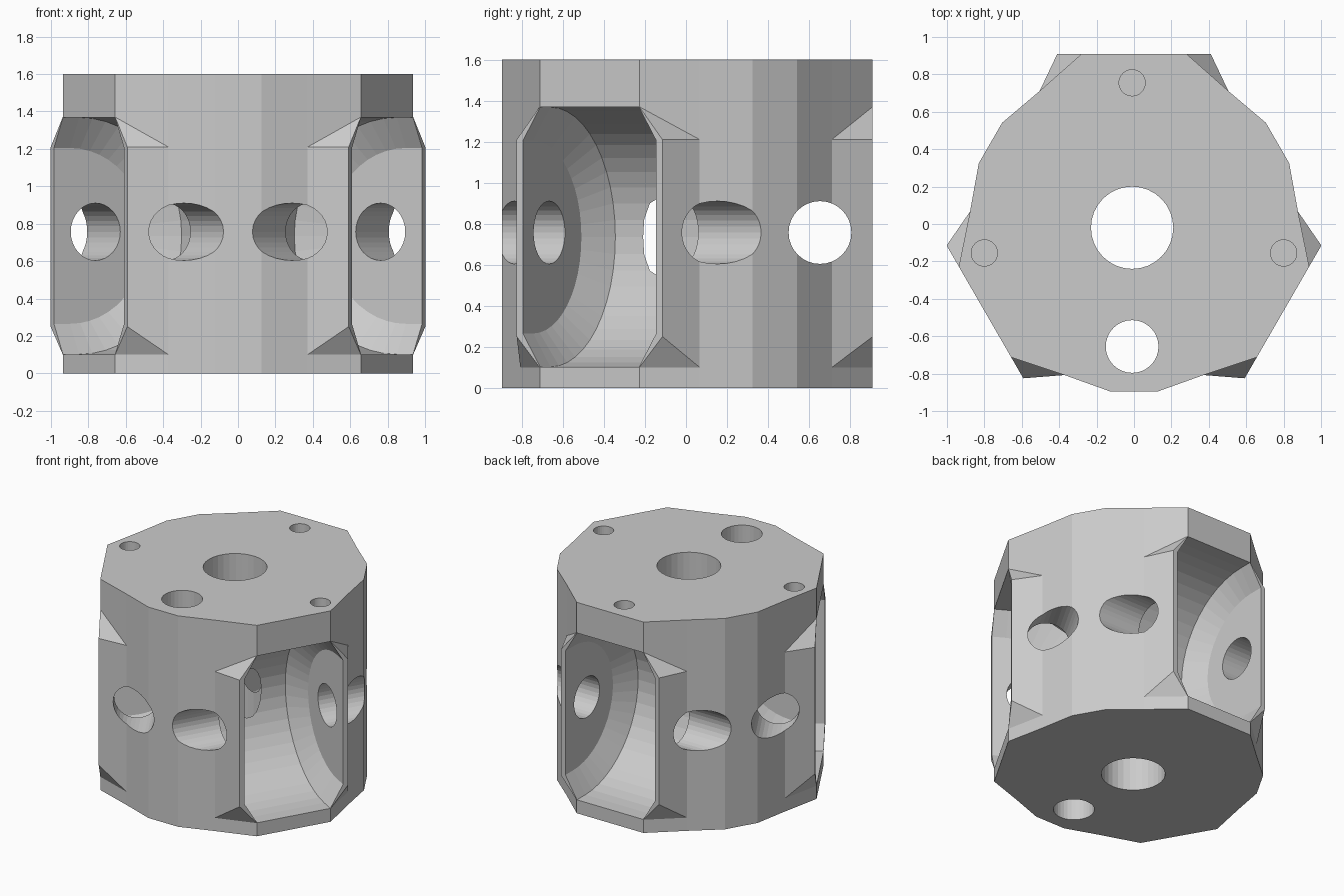
import bpy, bmesh
from math import sin, cos, pi, radians
from mathutils import Matrix, Vector

if "Cube" in bpy.data.objects:
    bpy.data.objects.remove(bpy.data.objects["Cube"])

CY = -0.01          # axis offset of the three-fold body
FLAT = 0.92         # distance of the three flats from the axis


def make(name, bm):
    bmesh.ops.recalc_face_normals(bm, faces=bm.faces)
    me = bpy.data.meshes.new(name)
    bm.to_mesh(me)
    bm.free()
    ob = bpy.data.objects.new(name, me)
    bpy.context.collection.objects.link(ob)
    return ob


def cylinder_cutter(name, r, depth, matrix, n=32):
    bm = bmesh.new()
    bmesh.ops.create_cone(bm, cap_ends=True, segments=n, radius1=r, radius2=r,
                          depth=depth, matrix=matrix)
    return make(name, bm)


def spin(k):
    return Matrix.Translation((0, CY, 0)) @ Matrix.Rotation(k * 2 * pi / 3, 4, 'Z')


# Body: stacked outlines, with the flats widening into lips around the pockets
def outline(half):
    pts = []
    for k in range(3):
        m = spin(k)
        sector = [Vector((half, FLAT, 0)), Vector((-half, FLAT, 0))]
        for a, r in ((35, 0.88), (52, 0.895), (68, 0.895), (85, 0.88)):
            t = radians(90 + a)
            sector.append(Vector((r * cos(t), r * sin(t), 0)))
        pts += [m @ p for p in sector]
    return pts


bm = bmesh.new()
levels = [(0, .28), (.1, .28), (.25, .41), (1.21, .41), (1.37, .28), (1.6, .28)]
rings = [[bm.verts.new((p.x, p.y, z)) for p in outline(h)] for z, h in levels]
for j in range(len(rings) - 1):
    lo, hi = rings[j], rings[j + 1]
    for i in range(18):
        n = (i + 1) % 18
        if levels[j][1] == levels[j + 1][1] or i % 6 not in (1, 5):
            bm.faces.new((lo[i], lo[n], hi[n], hi[i]))
        elif i % 6 == 1:
            bm.faces.new((lo[i], lo[n], hi[i]))
            bm.faces.new((lo[n], hi[n], hi[i]))
        else:
            bm.faces.new((lo[i], lo[n], hi[n]))
            bm.faces.new((lo[i], hi[n], hi[i]))
bm.faces.new(rings[0])
bm.faces.new(rings[-1])
body = make("housing_body", bm)

cutters = []
# Wheel pockets: bevelled round back, straight mouth; plus cross axle holes
for k in range(3):
    bm = bmesh.new()
    for t, r in ((.375, .47), (.278, .633)):
        for s in (-1, 1):
            for i in range(25):
                a = pi / 2 + pi * i / 24
                bm.verts.new((s * t, .82 + r * cos(a), .735 + r * sin(a)))
            for z in (-r, r):
                bm.verts.new((s * t, 1.2, .735 + z))
    res = bmesh.ops.convex_hull(bm, input=bm.verts)
    junk = [g for g in res["geom_interior"] + res["geom_unused"]
            if isinstance(g, bmesh.types.BMVert) and not g.link_faces]
    bmesh.ops.delete(bm, geom=list(set(junk)), context='VERTS')
    bm.transform(spin(k))
    cutters.append(make("pocket_cutter", bm))
    axle = spin(k) @ Matrix.Translation((0, .663, .757)) @ Matrix.Rotation(pi / 2, 4, 'Y')
    cutters.append(cylinder_cutter("axle_cutter", .153, 1.8, axle))

# Vertical holes: centre bore, side bore, three blind screw holes
for x, y, r, z, d in ((-.01, -.02, .22, .8, 2), (-.01, -.655, .141, .8, 2),
                      (-.01, .755, .07, 1.6, .24), (-.8, -.155, .07, 1.6, .24),
                      (.8, -.155, .07, 1.6, .24)):
    cutters.append(cylinder_cutter("bore_cutter", r, d, Matrix.Translation((x, y, z))))

bpy.context.view_layer.objects.active = body
for c in cutters:
    c.hide_render = True
    mod = body.modifiers.new("cut", 'BOOLEAN')
    mod.operation = 'DIFFERENCE'
    mod.solver = 'EXACT'
    mod.object = c
    bpy.ops.object.modifier_apply(modifier=mod.name)
for c in cutters:
    bpy.data.objects.remove(c)
